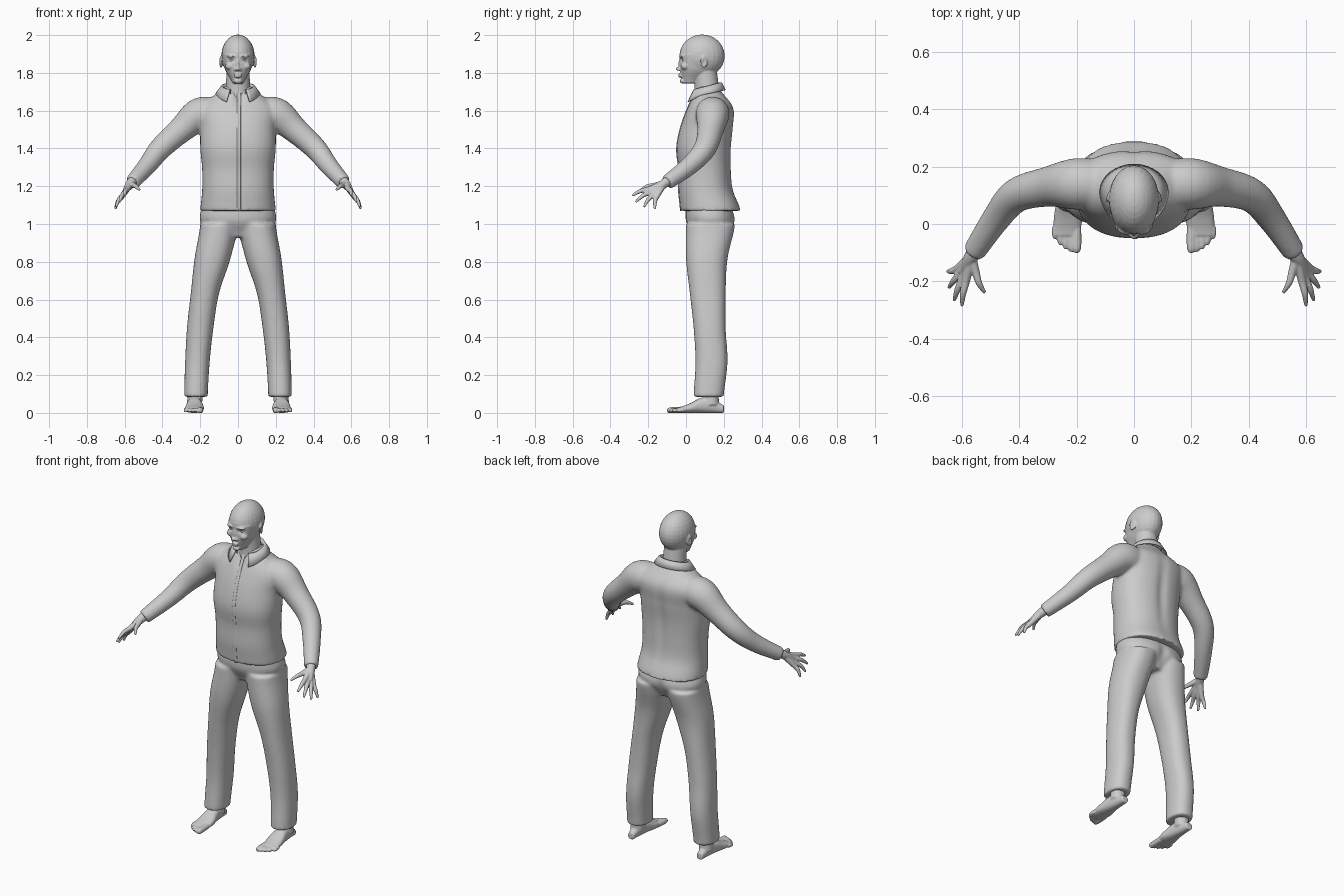
import bpy, bmesh, math
from mathutils import Vector, Matrix

cube = bpy.data.objects.get("Cube")
if cube:
    bpy.data.objects.remove(cube, do_unlink=True)

clay = bpy.data.materials.new("pale grey")
clay.use_nodes = True
clay.diffuse_color = (.6, .6, .6, 1)
clay.node_tree.nodes["Principled BSDF"].inputs["Base Color"].default_value = clay.diffuse_color


def spline(t, keys):
    """Smooth value at t through evenly spaced keys, either numbers or vectors."""
    last = len(keys) - 1
    if last == 0:
        return keys[0]
    i = min(int(t * last), last - 1)
    f = t * last - i
    before, start, end, after = (keys[min(max(k, 0), last)] for k in range(i - 1, i + 3))
    slope_in, slope_out = (end - before) / 2, (after - start) / 2
    bulge = (start - end) * 2 + slope_in + slope_out
    return start + slope_in * f + (end - start - slope_in - bulge) * f * f + bulge * f * f * f


def oval(left, right, low, high, power=2, count=36):
    """Superellipse filling a rectangle."""
    for i in range(count):
        angle = math.tau * i / count
        u, v = (math.copysign(abs(w) ** (2 / power), w) for w in (math.cos(angle), math.sin(angle)))
        yield (left + right + u * (right - left)) / 2, (low + high + v * (high - low)) / 2


def loft(bm, rings):
    """Closed skin through equal rings, capped at both ends."""
    rows = [[bm.verts.new(p) for p in ring] for ring in rings]
    for a, b in zip(rows, rows[1:]):
        for i in range(len(a)):
            bm.faces.new((a[i - 1], a[i], b[i], b[i - 1]))
    bm.faces.new(rows[0])
    bm.faces.new(rows[-1])


def upright(side=1):
    return lambda across, deep, along: Vector((side * across, deep, along))


def lengthwise(side=1):
    return lambda across, deep, along: Vector((side * across, along, deep))


def body(bm, place, start, end, left, right, low, high, power=2.3, steps=24):
    """Stack of ovals whose four edges follow splines."""
    rings = []
    for step in range(steps + 1):
        t = step / steps
        edges = [spline(t, keys) for keys in (left, right, low, high)]
        rings.append([place(a, b, start + (end - start) * t) for a, b in oval(*edges, power)])
    loft(bm, rings)


def tube(bm, side, points, radii, steps=16):
    """Round limb along a spline with changing radius."""
    keys = [Vector((side * x, y, z)) for x, y, z in points]
    path = [spline(i / steps, keys) for i in range(steps + 1)]
    rings = []
    for i, centre in enumerate(path):
        heading = path[min(i + 1, steps)] - path[max(i - 1, 0)]
        turn = Vector((0, 0, 1)).rotation_difference(heading)
        r = spline(i / steps, radii)
        rings.append([centre + turn @ Vector((u, v, 0)) for u, v in oval(-r, r, -r, r)])
    loft(bm, rings)


def ball(bm, centre, size, tilt=0):
    matrix = Matrix.Translation(centre) @ Matrix.Rotation(tilt, 4, 'Z') @ Matrix.Diagonal((*size, 1))
    bmesh.ops.create_uvsphere(bm, u_segments=24, v_segments=16, radius=1, matrix=matrix)


def finish(name, bm):
    bmesh.ops.recalc_face_normals(bm, faces=bm.faces)
    for face in bm.faces:
        face.smooth = True
    mesh = bpy.data.meshes.new(name)
    bm.to_mesh(mesh)
    bm.free()
    mesh.materials.append(clay)
    part = bpy.data.objects.new(name, mesh)
    bpy.context.collection.objects.link(part)
    return part


def fuse(name, bm, voxel, smooth, pushes=()):
    """Blend overlapping forms into one skin, then push in soft dents."""
    part = finish(name, bm)
    blend = part.modifiers.new("blend", 'REMESH')
    blend.mode, blend.voxel_size, blend.use_smooth_shade = 'VOXEL', voxel, True
    soften = part.modifiers.new("soften", 'SMOOTH')
    soften.factor, soften.iterations = .5, smooth
    graph = bpy.context.evaluated_depsgraph_get()
    mesh = bpy.data.meshes.new_from_object(part.evaluated_get(graph))
    part.modifiers.clear()
    part.data = mesh
    mesh.materials.clear()
    mesh.materials.append(clay)
    for centre, reach, move in pushes:
        for vert in mesh.vertices:
            distance = sum(((a - c) / r) ** 2 for a, c, r in zip(vert.co, centre, reach))
            vert.co += Vector(move) * math.exp(-distance)


# Shirt: torso and sleeves, with dents for spine and open throat
hem, neckline = 1.07, 1.73
waist = [.2, .19, .19, .2, .2, .2, .07]
chest = [-.03, -.04, -.04, -.05, -.03, .01, .06]
spine = [.29, .25, .24, .24, .25, .25, .17]
bm = bmesh.new()
body(bm, upright(), hem, neckline, [-w for w in waist], waist, chest, spine, steps=40)
for side in (1, -1):
    tube(bm, side, [(.1, .14, 1.58), (.2, .14, 1.58), (.3, .13, 1.5), (.41, .1, 1.4), (.48, .02, 1.31), (.56, -.1, 1.22)],
         [.08, .09, .07, .06, .05, .04], steps=30)
fuse("shirt", bm, .009, 8, [((0, .25, 1.4), (.03, .1, .2), (0, -.01, 0)),
                            ((0, 0, 1.68), (.02, .06, .05), (0, .02, 0))])

# Front placket, a thin strip following the chest
bm = bmesh.new()
body(bm, upright(), hem, neckline, [-.005], [.015], [y - .002 for y in chest], [y + .005 for y in chest], steps=40)
finish("placket", bm)

# Folded collar, open at the throat, with pointed front tips
bm = bmesh.new()
strips, count = [], 36
for i in range(count + 1):
    angle = math.radians(-62 + 304 * i / count)
    c, s = math.cos(angle), math.sin(angle)
    tip = max(0, -s - .25) ** 1.5
    strip = []
    for wide, deep, height in ((.077, .066, 1.7), (.08, .07, 1.73), (.09, .08, 1.73),
                               (.12 + .02 * tip, .1 + .03 * tip, 1.69 - .05 * tip)):
        strip.append(bm.verts.new((c * wide, .11 + s * deep, height + .02 * s)))
    strips.append(strip)
for a, b in zip(strips, strips[1:]):
    for j in range(len(a) - 1):
        bm.faces.new((a[j], b[j], b[j + 1], a[j + 1]))
finish("collar", bm).modifiers.new("cloth", 'SOLIDIFY').thickness = .005

# Trousers: hips and both legs
bm = bmesh.new()
hips = [.13, .2, .19]
body(bm, upright(), .93, 1.1, [-w for w in hips], hips, [.04, 0, 0], [.21, .26, .24])
for side in (1, -1):
    body(bm, upright(side), .085, 1, left=[.16, .15, .13, .1, .04, 0], right=[.285, .28, .27, .25, .23, .2],
         low=[.04, .05, .04, .02, 0, 0], high=[.2, .22, .21, .21, .22, .26], steps=40)
fuse("trousers", bm, .009, 6, [((0, .28, 1), (.03, .05, .06), (0, -.015, 0))])

# Head: cranium, face, neck, nose, lips and chin
bm = bmesh.new()
ball(bm, (0, .085, 1.89), (.088, .12, .113))
jaw = [.03, .07, .08]
body(bm, upright(), 1.745, 1.9, [-w for w in jaw], jaw, [-.015, -.032, -.032], [.06, .17, .15])
tube(bm, 1, [(0, .115, 1.64), (0, .11, 1.72), (0, .1, 1.83)], [.072, .065, .06])
ball(bm, (0, -.027, 1.845), (.01, .014, .035))
ball(bm, (0, -.038, 1.822), (.013, .016, .011))
for height in (1.781, 1.792):
    ball(bm, (0, -.03, height), (.021, .011, .006))
ball(bm, (0, -.018, 1.757), (.022, .014, .014))
dents = []
for side in (1, -1):
    # Nostril, brow, cheek and ear
    ball(bm, (side * .012, -.034, 1.818), (.009, .011, .008))
    ball(bm, (side * .034, -.023, 1.888), (.026, .013, .007), side * .25)
    ball(bm, (side * .042, -.004, 1.835), (.025, .024, .02))
    ball(bm, (side * .09, .095, 1.858), (.007, .02, .033), side * .35)
    dents.append(((side * .034, -.03, 1.866), (.016, .03, .01), (0, .009, 0)))
    dents.append(((side * .096, .094, 1.857), (.012, .009, .014), (-side * .006, 0, 0)))
fuse("head", bm, .004, 4, dents)

# Eyes
bm = bmesh.new()
for side in (1, -1):
    ball(bm, (side * .034, -.005, 1.866), (.014, .015, .009))
finish("eyes", bm)

first_knuckle, last_knuckle = Vector((.585, -.195, 1.185)), Vector((.615, -.155, 1.145))
fingertips = [Vector((.6, -.285, 1.15)), Vector((.64, -.25, 1.1)), Vector((.65, -.165, 1.08))]
wrist = Vector((.568, -.115, 1.215))
thumb = (Vector((.553, -.165, 1.205)), Vector((.52, -.24, 1.18)))

for side, label in ((1, "left"), (-1, "right")):
    # Hand: each finger runs from the wrist over its knuckle
    bm = bmesh.new()
    tube(bm, side, [(.535, -.06, 1.25), wrist, (.6, -.17, 1.17)], [.025, .025, .014])
    digits = [(first_knuckle.lerp(last_knuckle, i / 3), spline(i / 3, fingertips)) for i in range(4)]
    for knuckle, tip in digits + [thumb]:
        bend = knuckle.lerp(tip, .5) + Vector((.004, -.004, .006))
        tube(bm, side, [wrist, knuckle, bend, tip], [.018, .014, .011, .006])
    fuse(label + "_hand", bm, .0035, 3)

    # Bare foot with ankle and toes
    bm = bmesh.new()
    body(bm, lengthwise(side), .2, -.04, left=[.21, .2, .19, .18, .19], right=[.25, .26, .27, .28, .28],
         low=[0], high=[.04, .08, .08, .05, .03])
    tube(bm, side, [(.23, .135, .04), (.225, .13, .16)], [.04])
    for toe in range(5):
        x, tip = .2 + .019 * toe, -.1 + .003 * toe * toe
        thick = .011 if toe else .016
        tube(bm, side, [(x, -.01, .017), (x, tip + .02, .014), (x, tip, .011)], [thick, thick, thick * .6])
    fuse(label + "_foot", bm, .0045, 3)
